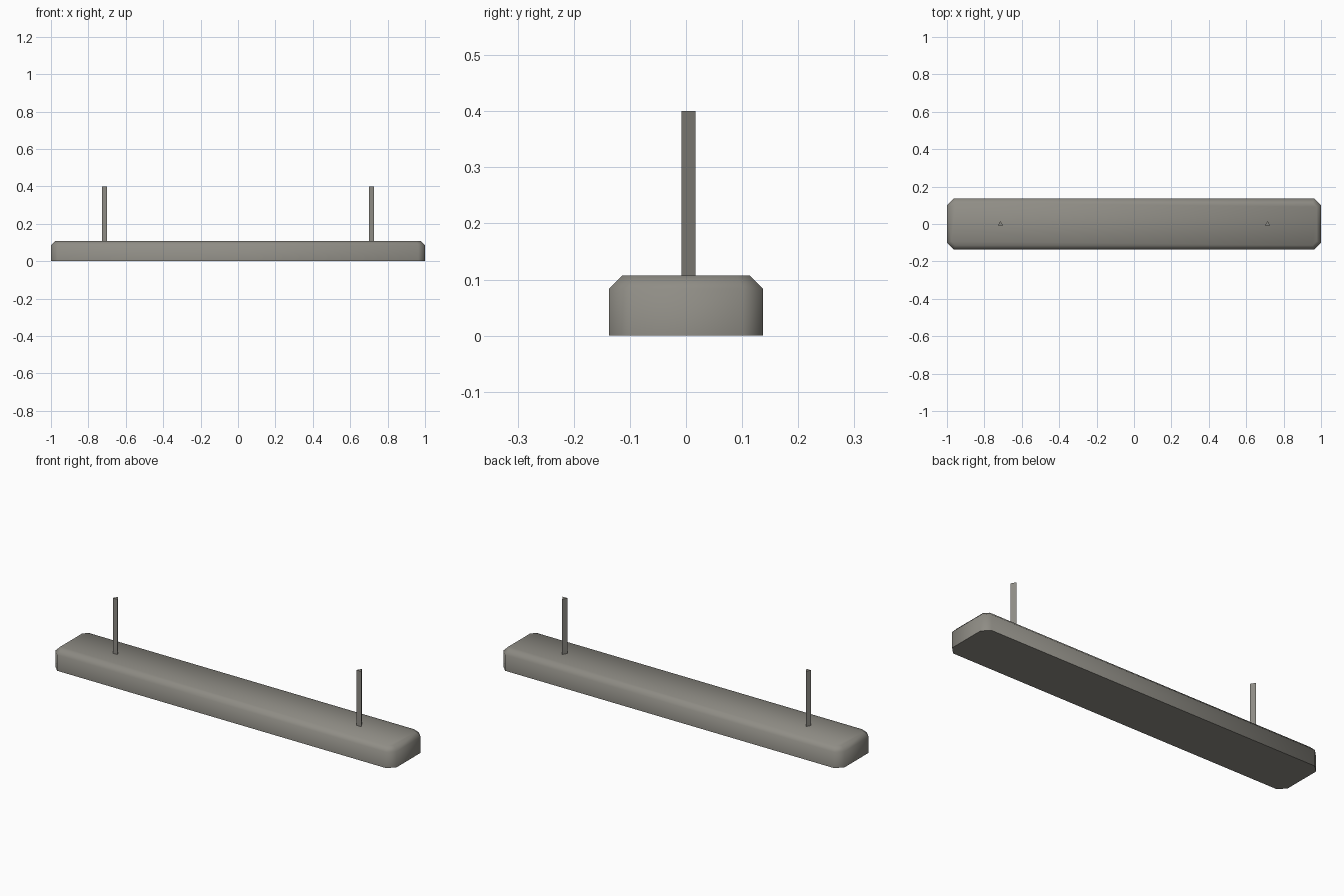
import bpy, bmesh, math

if "Cube" in bpy.data.objects:
    bpy.data.objects.remove(bpy.data.objects["Cube"])

mat = bpy.data.materials.new("warm grey metal")
mat.diffuse_color = (0.275, 0.265, 0.235, 1)
mat.use_nodes = True
mat.node_tree.nodes["Principled BSDF"].inputs["Base Color"].default_value = mat.diffuse_color


def make_prism(name, rings):
    """Closed solid lofted through rings of points, listed bottom to top."""
    bm = bmesh.new()
    loops = [[bm.verts.new(p) for p in ring] for ring in rings]
    n = len(loops[0])
    for low, high in zip(loops, loops[1:]):
        for i in range(n):
            j = (i + 1) % n
            bm.faces.new((low[i], low[j], high[j], high[i]))
    bm.faces.new(loops[0][::-1])
    bm.faces.new(loops[-1])
    bmesh.ops.recalc_face_normals(bm, faces=bm.faces[:])
    mesh = bpy.data.meshes.new(name)
    bm.to_mesh(mesh)
    bm.free()
    obj = bpy.data.objects.new(name, mesh)
    bpy.context.collection.objects.link(obj)
    mesh.materials.append(mat)
    return obj


def cut_rectangle(hx, hy, c, z):
    """Rectangle with chamfered corners, counter-clockwise."""
    return [(hx, -hy + c, z), (hx, hy - c, z), (hx - c, hy, z), (-hx + c, hy, z),
            (-hx, hy - c, z), (-hx, -hy + c, z), (-hx + c, -hy, z), (hx - c, -hy, z)]


# Lamp body: chamfered corners and top rim, sharp flat underside
HX, HY, CORNER, RIM, TOP = 1.0, 0.137, 0.036, 0.023, 0.107
body = make_prism("lamp_body", [
    cut_rectangle(HX, HY, CORNER, 0),
    cut_rectangle(HX, HY, CORNER, TOP - RIM),
    cut_rectangle(HX - RIM, HY - RIM, CORNER - RIM * (2 - math.sqrt(2)), TOP),
])
bpy.context.view_layer.objects.active = body
body.select_set(True)
bpy.ops.object.shade_smooth_by_angle(angle=math.radians(60))

# Three-sided hanging rods, one corner pointing to the back
for side, x in (("left", -0.714), ("right", 0.714)):
    rings = [[(x + 0.0165 * math.cos(math.radians(a)),
               0.0165 * math.sin(math.radians(a)), z) for a in (90, 210, 330)]
             for z in (TOP - 0.002, 0.40)]
    make_prism(side + "_hanging_rod", rings)
